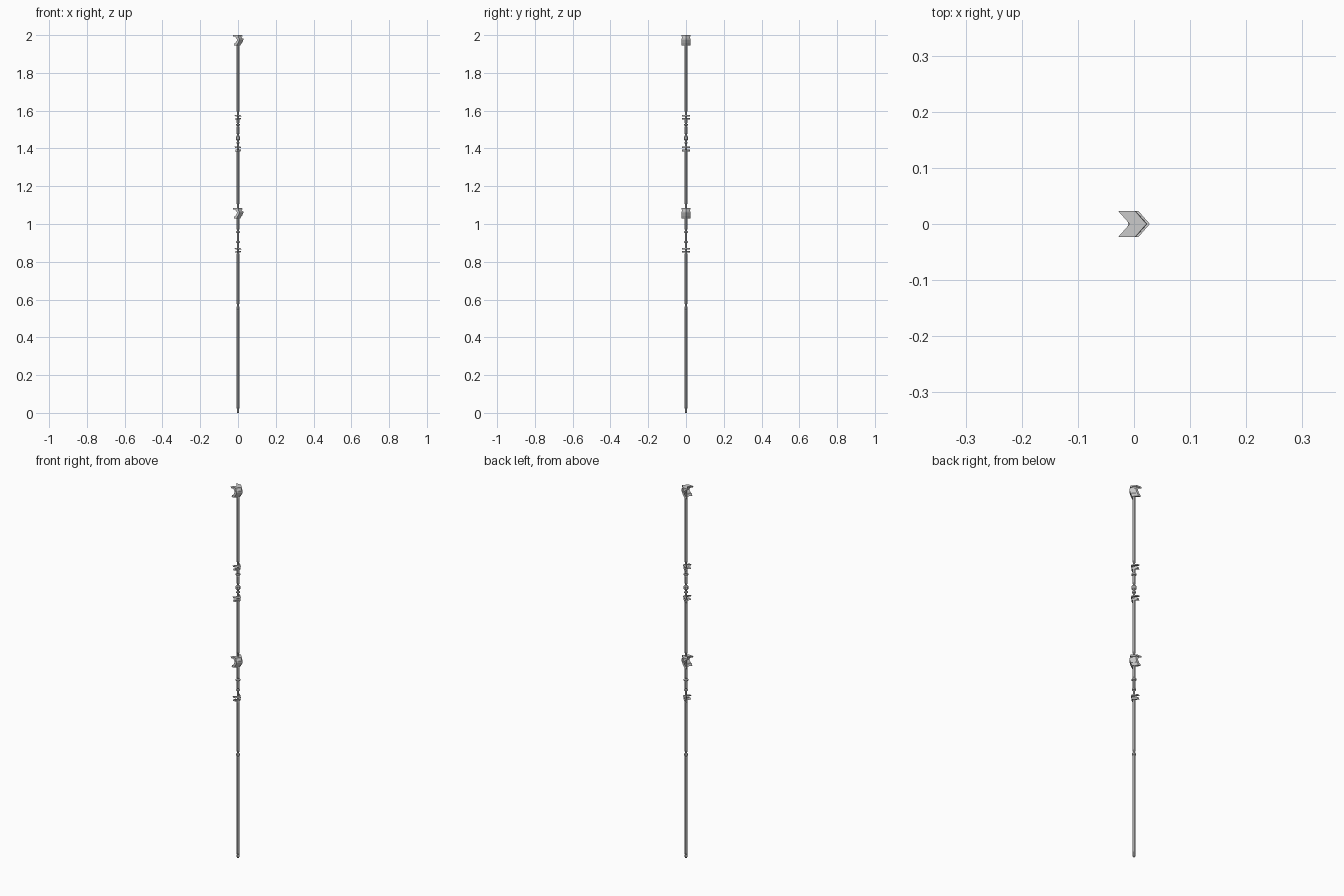
import bpy, bmesh, math

if "Cube" in bpy.data.objects:
    bpy.data.objects.remove(bpy.data.objects["Cube"])

SIDES = 8


def new_object(name, bm):
    bmesh.ops.recalc_face_normals(bm, faces=bm.faces)
    mesh = bpy.data.meshes.new(name)
    bm.to_mesh(mesh)
    bm.free()
    obj = bpy.data.objects.new(name, mesh)
    bpy.context.collection.objects.link(obj)
    return obj


def loft(name, rings):
    """Closed solid through a list of equal-length point rings."""
    bm = bmesh.new()
    loops = [[bm.verts.new(p) for p in ring] for ring in rings]
    n = len(loops[0])
    for a, b in zip(loops, loops[1:]):
        for i in range(n):
            j = (i + 1) % n
            bm.faces.new((a[i], a[j], b[j], b[i]))
    bm.faces.new(loops[0][::-1])
    bm.faces.new(loops[-1])
    return new_object(name, bm)


def turned(name, profile):
    """Faceted turned part from (radius, height) pairs."""
    step = 2 * math.pi / SIDES
    return loft(name, [[(r * math.cos((i + .5) * step), r * math.sin((i + .5) * step), z)
                        for i in range(SIDES)] for r, z in profile])


def chevron_stack(name, layers, half):
    """Arrow-shaped plan lofted through (height, back x, front x) layers."""
    tip = half * 0.88
    return loft(name, [[(xb, half, z), (xb + tip, 0, z), (xb, -half, z),
                        (xf, -half, z), (xf + tip, 0, z), (xf, half, z)]
                       for z, xb, xf in layers])


def shaft(name, z0, z1, r=0.0085, neck=0.006, taper=0.012):
    return turned(name, [(neck, z0), (r, z0 + taper), (r, z1 - taper), (neck, z1)])


# Thin inner core joining everything
turned("core", [(0.0055, 0.005), (0.0055, 1.98)])

# Foot and shaft sections
turned("foot", [(0.004, 0), (0.007, 0.006), (0.007, 0.016), (0.005, 0.022)])
shaft("lower_shaft", 0.018, 0.555)
turned("lower_joint_ring", [(0.006, 0.547), (0.0095, 0.551), (0.0095, 0.559), (0.006, 0.564)])
shaft("middle_shaft", 0.57, 0.85)
shaft("upper_shaft", 1.10, 1.395)
shaft("top_shaft", 1.59, 1.95)

# Grip sections between the collars
shaft("lower_grip", 0.91, 0.955, 0.007, 0.005, 0.006)
shaft("lower_grip_neck", 0.965, 1.035, 0.008, 0.006, 0.01)
shaft("upper_grip", 1.475, 1.52, 0.0085, 0.006, 0.006)
shaft("upper_grip_neck", 1.53, 1.56, 0.008, 0.006, 0.006)

# Beads and rings on the grips
for i, (z, r, h) in enumerate([(0.905, 0.011, 0.005), (0.958, 0.012, 0.005),
                               (1.43, 0.010, 0.005), (1.455, 0.012, 0.014),
                               (1.526, 0.012, 0.005)]):
    turned(f"grip_ring_{i + 1}", [(0.006, z - h), (r, z - h / 2), (r, z + h / 2), (0.006, z + h)])

# Large zigzag chevron heads
for name, z in (("middle_head", 1.03), ("top_head", 1.945)):
    top = z + 0.055
    chevron_stack(name + "_leaning_body",
                  [(z, -0.022, -0.008), (z + 0.012, -0.018, -0.001),
                   (z + 0.013, -0.013, 0.001), (z + 0.030, -0.004, 0.008),
                   (z + 0.036, -0.006, 0.008)], 0.023)
    chevron_stack(name + "_link", [(z + 0.034, -0.006, 0.007), (z + 0.049, -0.018, -0.002)], 0.02)
    chevron_stack(name + "_cap", [(top - 0.008, -0.025, 0.003), (top, -0.028, 0.002)], 0.023)

# Small paired chevron collars
for name, z in (("lower_collar", 0.848), ("middle_collar", 1.384), ("upper_collar", 1.552)):
    chevron_stack(name + "_bottom", [(z, -0.016, -0.005), (z + 0.01, -0.012, -0.001)], 0.02)
    chevron_stack(name + "_top", [(z + 0.018, -0.014, -0.001), (z + 0.025, -0.018, -0.005)], 0.021)
